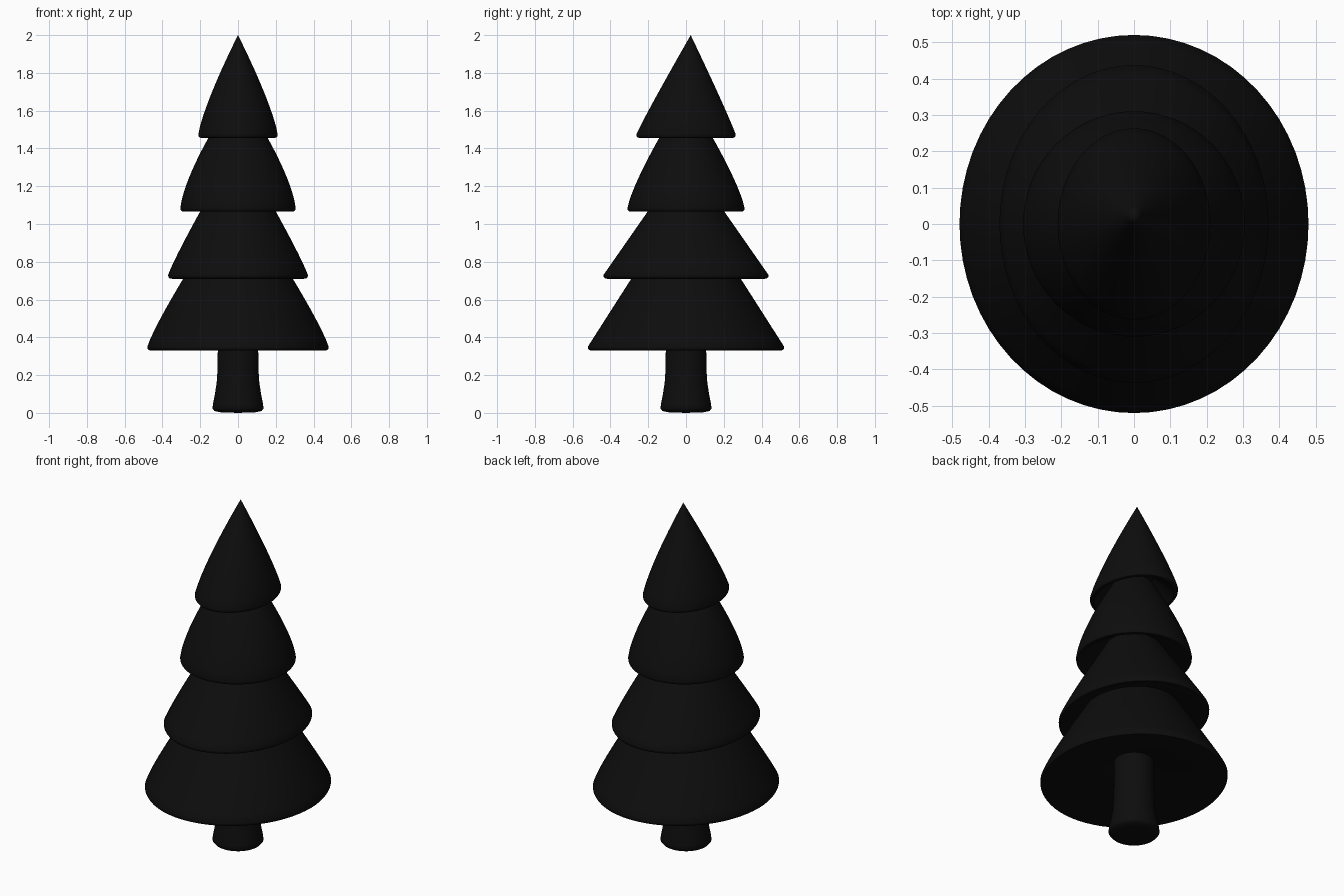
import bpy, bmesh
from math import cos, sin, pi

SEGMENTS = 64

cube = bpy.data.objects.get("Cube")
if cube:
    bpy.data.objects.remove(cube, do_unlink=True)

# One near-black colour for the whole tree
black = bpy.data.materials.new("soft_black")
black.use_nodes = True
colour = (0.004, 0.004, 0.004, 1)
black.diffuse_color = colour
black.node_tree.nodes["Principled BSDF"].inputs["Base Color"].default_value = colour


def loft(name, rings):
    """Skin oval rings (rx, ry, y centre, z) from bottom to top."""
    bm = bmesh.new()
    loops = []
    for rx, ry, cy, z in rings:
        loops.append([bm.verts.new((rx * cos(2 * pi * i / SEGMENTS),
                                    cy + ry * sin(2 * pi * i / SEGMENTS), z))
                      for i in range(SEGMENTS)])
    for low, high in zip(loops, loops[1:]):
        for i in range(SEGMENTS):
            j = (i + 1) % SEGMENTS
            bm.faces.new((low[i], low[j], high[j], high[i]))
    bmesh.ops.remove_doubles(bm, verts=bm.verts, dist=1e-5)
    bmesh.ops.recalc_face_normals(bm, faces=bm.faces)
    mesh = bpy.data.meshes.new(name)
    bm.to_mesh(mesh)
    bm.free()
    mesh.materials.append(black)
    obj = bpy.data.objects.new(name, mesh)
    bpy.context.collection.objects.link(obj)
    bpy.ops.object.select_all(action="DESELECT")
    obj.select_set(True)
    bpy.context.view_layer.objects.active = obj
    bpy.ops.object.shade_smooth_by_angle(angle=pi / 4)
    return obj


def tier(name, z0, z1, rim, top, bulge, lean=0, overlap=0.25, hollow=0.12):
    """Oval skirt: hollow underside, rounded lip, bulging side, hidden top."""
    def ring(inset, z):
        return (rim[0] - inset, rim[1] - inset, 0, z)

    rings = [(0, 0, 0, z0 + hollow), (0.1, 0.1, 0, z0 + hollow),
             ring(0.02, z0), ring(0.006, z0 + 0.003), ring(0.001, z0 + 0.011)]
    start, steps = z0 + 0.02, 12
    for i in range(steps + 1):
        t = i / steps * (1 + overlap)
        rx, ry = (r + (e - r) * t ** p for r, e, p in zip(rim, top, bulge))
        rings.append((max(rx, 0), max(ry, 0), lean * t, start + (z1 - start) * t))
    if overlap:
        rings.append((0, 0, 0, rings[-1][3]))
    return loft(name, rings)


# Flared trunk with a slightly domed foot
trunk_profile = [(0, 0), (0.09, 0.003), (0.125, 0.01), (0.135, 0.022), (0.133, 0.045),
                 (0.122, 0.1), (0.113, 0.16), (0.109, 0.22), (0.107, 0.33),
                 (0.105, 0.47), (0, 0.47)]
loft("trunk", [(r, r, 0, z) for r, z in trunk_profile])

# Four stacked tiers of foliage
tier("bottom_tier", 0.33, 0.71, (0.48, 0.52), (0.29, 0.29), (1.15, 1.0))
tier("lower_middle_tier", 0.71, 1.07, (0.37, 0.437), (0.198, 0.2), (1.1, 1.0))
tier("upper_middle_tier", 1.065, 1.45, (0.305, 0.31), (0.16, 0.145), (1.4, 1.25))
tier("top_tier", 1.455, 2.0, (0.21, 0.263), (0, 0), (1.25, 1.05), lean=0.025, overlap=0)
